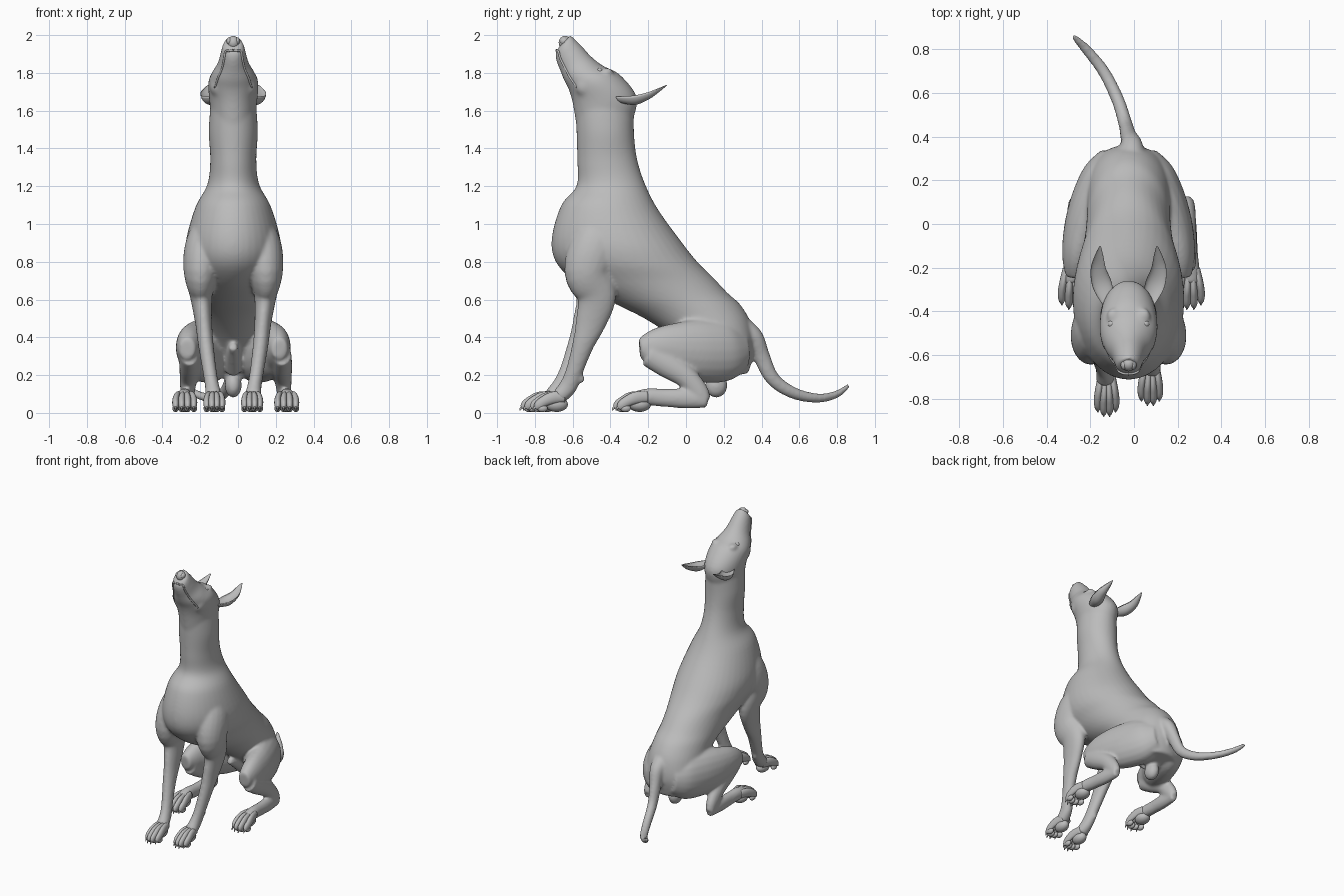
import bpy, bmesh, math
from mathutils import Vector, Matrix

cube = bpy.data.objects.get("Cube")
if cube:
    bpy.data.objects.remove(cube, do_unlink=True)

CX = -0.025          # midline of the animal
grey = bpy.data.materials.new("short_coat_grey")
grey.use_nodes = True
grey.diffuse_color = (0.5, 0.5, 0.5, 1)
grey.node_tree.nodes["Principled BSDF"].inputs["Base Color"].default_value = (0.5, 0.5, 0.5, 1)


def spline(rows, n=5):
    """Catmull-Rom interpolation of rows of numbers."""
    out = []
    for i in range(len(rows) - 1):
        p0, p1, p2 = rows[max(i - 1, 0)], rows[i], rows[i + 1]
        p3 = rows[min(i + 2, len(rows) - 1)]
        for k in range(n):
            t = k / n
            out.append([0.5 * (2 * b + (c - a) * t + (2 * a - 5 * b + 4 * c - d) * t * t
                               + (3 * b - a - 3 * c + d) * t ** 3)
                        for a, b, c, d in zip(p0, p1, p2, p3)])
    return out + [list(rows[-1])]


def skin(bm, rings, seg=28, cup=False):
    """Bridge elliptical rings given as (centre, u, v)."""
    loops = []
    for c, u, v in rings:
        loop = []
        for k in range(seg):
            a = 2 * math.pi * k / seg
            s = math.sin(a)
            if cup and s < 0:
                s *= -0.45
            loop.append(bm.verts.new(c + u * math.cos(a) + v * s))
        loops.append(loop)
    for a, b in zip(loops, loops[1:]):
        for k in range(seg):
            j = (k + 1) % seg
            bm.faces.new((a[k], a[j], b[j], b[k]))
    bm.faces.new(loops[0])
    bm.faces.new(loops[-1])


def tube(bm, rows, seg=20, n=5, cup=False):
    """Limb through (x, y, z, side radius, depth radius) rows."""
    pts = spline(rows, n)
    rings = []
    for i, p in enumerate(pts):
        t = Vector(pts[min(i + 1, len(pts) - 1)][:3]) - Vector(pts[max(i - 1, 0)][:3])
        t.normalize()
        u = Vector((1, 0, 0))
        u = (u - t * u.dot(t)).normalized()
        rings.append((Vector(p[:3]), u * max(p[3], .002), t.cross(u) * max(p[4], .002)))
    skin(bm, rings, seg, cup)


def trunk(bm, rows):
    """Form through (front y, front z, back y, back z, half width) rows."""
    rings = []
    for yf, zf, yb, zb, w in spline(rows):
        f, b = Vector((CX, yf, zf)), Vector((CX, yb, zb))
        rings.append(((f + b) / 2, Vector((w, 0, 0)), (f - b) / 2))
    skin(bm, rings, 40)


def ball(bm, loc, r):
    bmesh.ops.create_uvsphere(bm, u_segments=20, v_segments=12, radius=1,
                              matrix=Matrix.Translation(loc) @ Matrix.Diagonal((*r, 1)))


def finish(bm, name):
    bmesh.ops.recalc_face_normals(bm, faces=bm.faces)
    for f in bm.faces:
        f.smooth = True
    me = bpy.data.meshes.new(name)
    bm.to_mesh(me)
    bm.free()
    me.materials.append(grey)
    ob = bpy.data.objects.new(name, me)
    bpy.context.scene.collection.objects.link(ob)
    return ob


body = bmesh.new()

# Neck, ribcage, belly and rump
trunk(body, [(-.585, 1.66, -.275, 1.62, .12), (-.58, 1.5, -.275, 1.48, .13),
             (-.575, 1.33, -.26, 1.35, .122), (-.58, 1.2, -.22, 1.22, .137),
             (-.66, 1.1, -.15, 1.08, .2), (-.71, .93, -.02, .9, .25),
             (-.69, .8, .06, .8, .25), (-.58, .69, .15, .71, .22),
             (-.4, .59, .22, .635, .2), (-.22, .5, .29, .57, .19),
             (-.07, .4, .345, .47, .19), (.06, .28, .362, .34, .185),
             (.14, .18, .33, .21, .13)])

# Skull and upturned muzzle
head = [(-.58, 1.52, -.285, 1.54, .112), (-.6, 1.64, -.26, 1.67, .127),
        (-.62, 1.71, -.35, 1.79, .132), (-.645, 1.76, -.44, 1.838, .112),
        (-.665, 1.81, -.5, 1.885, .083), (-.685, 1.86, -.555, 1.945, .067),
        (-.692, 1.9, -.59, 1.98, .057), (-.678, 1.93, -.612, 2.0, .042)]
trunk(body, head)

# Tail sweeping back to one side
tube(body, [(-.01, .3, .46, .06, .05), (-.01, .36, .4, .05, .05), (-.025, .4, .3, .038, .045),
            (-.04, .46, .18, .032, .038), (-.075, .57, .105, .03, .032),
            (-.14, .7, .078, .028, .025), (-.22, .8, .1, .024, .02),
            (-.278, .86, .145, .014, .012)])

# Groin and underbelly
ball(body, (CX, .16, .145), (.045, .06, .065))
tube(body, [(CX, .12, .24, .05, .06), (CX, .0, .32, .035, .04), (CX, -.07, .35, .022, .022)])


def paw(name, x, y, spread):
    """Four arched toes with claws, pointing forward."""
    bm = bmesh.new()
    for i in (-1.5, -.5, .5, 1.5):
        tx = x + i * spread
        yy = y - (.02 if abs(i) < 1 else 0)
        tube(bm, [(x + i * spread * .55, y + .13, .085, .018, .03),
                  (x + i * spread * .85, yy + .07, .08, .018, .032),
                  (tx, yy + .025, .062, .018, .028), (tx, yy - .005, .04, .0165, .026),
                  (tx, yy - .022, .026, .01, .014)], 16, 5)
        tube(bm, [(tx, yy, .036, .008, .009), (tx, yy - .026, .028, .006, .008),
                  (tx, yy - .036, .012, .002, .002)], 10, 3)
        ball(bm, (tx, yy + .015, .024), (.017, .028, .02))
    ball(bm, (x, y + .09, .045), (spread * 1.5, .06, .04))
    finish(bm, name)


for s, side in ((-1, "right"), (1, "left")):
    # Shoulder and foreleg, one paw a little ahead of the other
    lead = -.03 if s < 0 else .02
    fore = [(.1, -.4, 1.06, .06, .1), (.15, -.47, .9, .1, .135), (.172, -.52, .75, .092, .125),
            (.17, -.475, .62, .06, .105), (.157, -.51, .48, .045, .082),
            (.145, -.555, .36, .041, .058), (.125, -.605, .22, .037, .046),
            (.112, -.64, .14, .038, .048), (.104, -.69, .085, .045, .042)]
    tube(body, [(CX + s * x, y + lead * max(0, 1 - z / .7), z, a, b) for x, y, z, a, b in fore])
    ball(body, (CX + s * .125, -.575 + lead, .18), (.018, .02, .025))
    paw(side + "_front_paw", CX + s * .1, -.795 + lead, .027)

    # Thigh folded forward to the knee
    thigh = [(.06, .31, .34, .07, .1), (.1, .22, .33, .11, .16), (.15, .1, .33, .115, .17),
             (.195, -.01, .335, .1, .155), (.225, -.1, .345, .08, .125),
             (.238, -.18, .345, .064, .095), (.245, -.245, .34, .042, .055)]
    tube(body, [(CX + s * x, y, z, a, b) for x, y, z, a, b in thigh])

    # Shank back to the hock, then the long rear foot
    shank = [(.245, -.2, .31, .05, .065), (.245, -.1, .255, .054, .07), (.25, .0, .19, .047, .06),
             (.255, .07, .11, .038, .052), (.257, .1, .06, .03, .034)]
    foot = [(.257, .115, .065, .027, .038), (.262, .0, .075, .036, .052), (.268, -.12, .08, .036, .048),
            (.272, -.2, .085, .04, .046), (.275, -.27, .075, .045, .038)]
    for part in (shank, foot):
        tube(body, [(-.012 + s * x, y, z, a, b) for x, y, z, a, b in part])
    paw(side + "_hind_paw", -.012 + s * .27, -.335, .032)

    # Brow and cheek
    ball(body, (CX + s * .07, -.42, 1.805), (.03, .035, .022))
    ball(body, (CX + s * .08, -.53, 1.73), (.045, .06, .06))

# Fuse the masses into one continuous skin
ob = finish(body, "body")
rm = ob.modifiers.new("fuse", 'REMESH')
rm.mode = 'VOXEL'
rm.voxel_size = .009
rm.use_smooth_shade = True
sm = ob.modifiers.new("soften", 'SMOOTH')
sm.factor = .5
sm.iterations = 12

for s, side in ((-1, "right"), (1, "left")):
    # Cupped ear laid back
    bm = bmesh.new()
    ear = [(.09, -.36, 1.675, .03, .03), (.12, -.28, 1.68, .045, .05), (.138, -.21, 1.695, .036, .038),
           (.135, -.15, 1.717, .021, .02), (.13, -.103, 1.737, .004, .004)]
    tube(bm, [(CX + s * x, y, z, a, b) for x, y, z, a, b in ear], 24, 5, True)
    finish(bm, side + "_ear")

    # Eye
    bm = bmesh.new()
    ball(bm, (CX + s * .077, -.458, 1.81), (.018, .018, .015))
    finish(bm, side + "_eye")

    # Lip ridge running along the muzzle
    bm = bmesh.new()
    rows = []
    a = math.radians(43)
    for yf, zf, yb, zb, w in head[2:7]:
        c, h = Vector((0, (yf + yb) / 2, (zf + zb) / 2)), Vector((0, (yf - yb) / 2, (zf - zb) / 2))
        p = c + h * math.sin(a)
        rows.append((CX + s * w * math.cos(a), p.y, p.z, .006, .006))
    rows += [(CX + s * .022, -.684, 1.917, .006, .006), (CX, -.686, 1.92, .006, .006)]
    tube(bm, rows, 10)
    finish(bm, side + "_lip")

# Nose pad with nostril wings
bm = bmesh.new()
ball(bm, (CX, -.64, 1.96), (.032, .034, .036))
for s in (-1, 1):
    ball(bm, (CX + s * .02, -.645, 1.968), (.016, .022, .02))
finish(bm, "nose")
